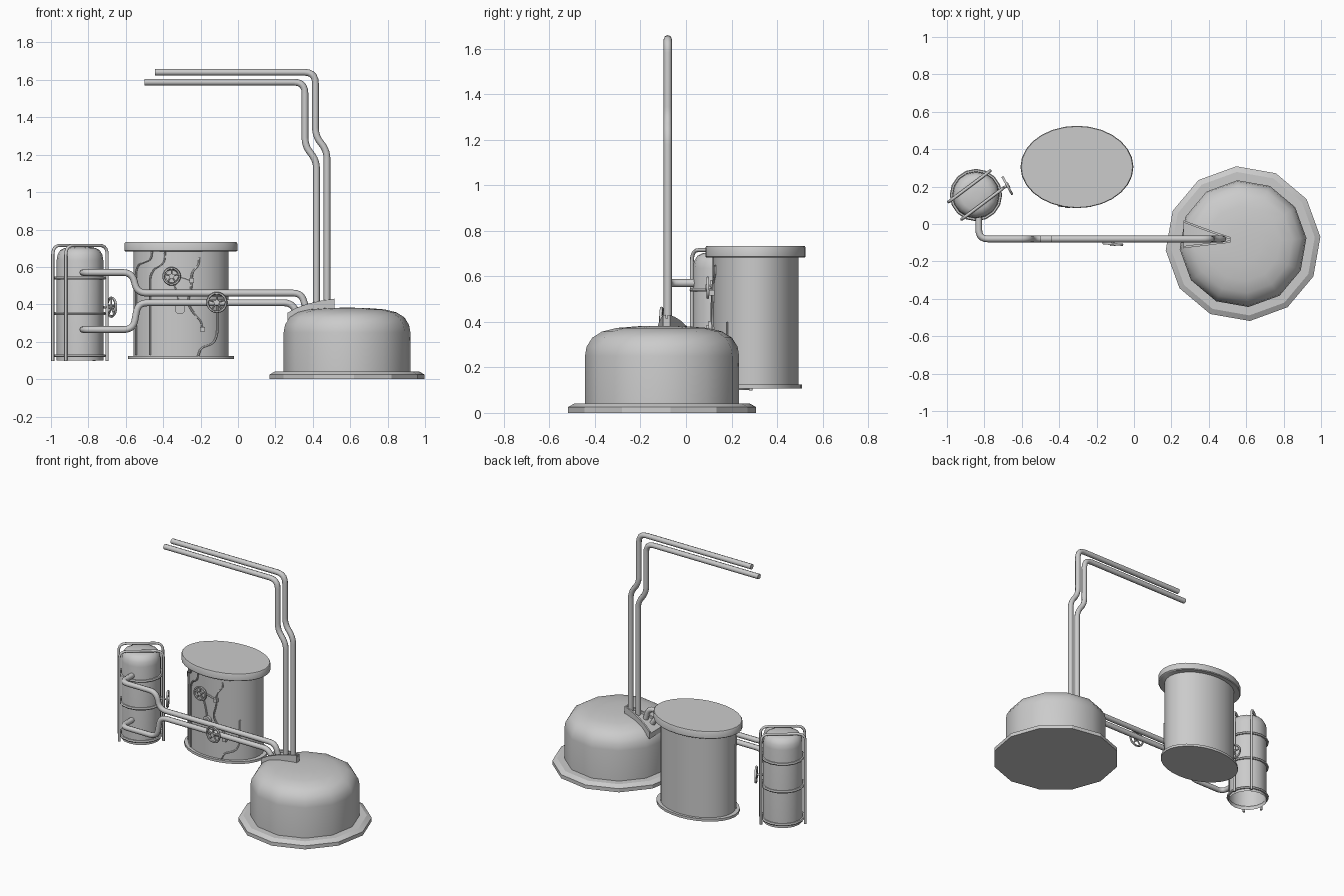
import bpy, bmesh, math
from mathutils import Vector

if "Cube" in bpy.data.objects:
    bpy.data.objects.remove(bpy.data.objects["Cube"])


def finish(ob, name, angle=40):
    ob.name = name
    bpy.ops.object.select_all(action='DESELECT')
    ob.select_set(True)
    bpy.context.view_layer.objects.active = ob
    if angle:
        bpy.ops.object.shade_smooth_by_angle(angle=math.radians(angle))
    return ob


def mesh_object(bm, name, angle=40):
    bmesh.ops.recalc_face_normals(bm, faces=bm.faces)
    me = bpy.data.meshes.new(name)
    bm.to_mesh(me)
    bm.free()
    ob = bpy.data.objects.new(name, me)
    bpy.context.collection.objects.link(ob)
    return finish(ob, name, angle)


def lathe(name, profile, sides, centre, scale=(1, 1), turn=0, angle=40, bottom=True):
    """Revolve (radius, z) points, with optional elliptical scale."""
    bm = bmesh.new()
    rings = []
    for r, z in profile:
        rings.append([bm.verts.new((
            centre[0] + r * scale[0] * math.cos(turn + math.tau * i / sides),
            centre[1] + r * scale[1] * math.sin(turn + math.tau * i / sides), z))
            for i in range(sides)])
    for a, b in zip(rings, rings[1:]):
        for i in range(sides):
            j = (i + 1) % sides
            bm.faces.new((a[i], a[j], b[j], b[i]))
    if bottom:
        bm.faces.new(rings[0][::-1])
    bm.faces.new(rings[-1])
    return mesh_object(bm, name, angle)


def pipe(name, points, radius, bend=0.05, res=2):
    """Tube along a polyline with rounded corners."""
    pts = [Vector(p) for p in points]
    path = [pts[0]]
    for a, b, c in zip(pts, pts[1:], pts[2:]):
        d = min(bend, (a - b).length * 0.48, (c - b).length * 0.48)
        s, e = b + (a - b).normalized() * d, b + (c - b).normalized() * d
        for k in range(6):
            t = k / 5
            path.append(s * (1 - t) ** 2 + b * 2 * t * (1 - t) + e * t * t)
    path.append(pts[-1])
    cu = bpy.data.curves.new(name, 'CURVE')
    cu.dimensions = '3D'
    cu.bevel_depth, cu.bevel_resolution, cu.use_fill_caps = radius, res, True
    sp = cu.splines.new('POLY')
    sp.points.add(len(path) - 1)
    for q, p in zip(sp.points, path):
        q.co = (*p, 1)
    ob = bpy.data.objects.new(name, cu)
    bpy.context.collection.objects.link(ob)
    finish(ob, name, 0)
    bpy.ops.object.convert(target='MESH')
    return finish(bpy.context.object, name, 50)


def wheel(name, centre, direction, radius, tube, stem):
    """Hand wheel with rim, spokes, hub and a stem running back to its pipe."""
    c, d = Vector(centre), Vector(direction).normalized()
    rot = d.to_track_quat('Z', 'Y')
    bpy.ops.mesh.primitive_torus_add(major_radius=radius, minor_radius=tube, major_segments=20,
                                     minor_segments=6, location=c, rotation=rot.to_euler())
    finish(bpy.context.object, name + "_rim", 60)
    for i in range(5):
        a = math.tau * i / 5 + 0.3
        pipe(f"{name}_spoke_{i}", [c, c + rot @ Vector((math.cos(a), math.sin(a), 0)) * radius],
             tube * 0.75, res=1)
    pipe(name + "_hub", [c + d * tube * 1.5, c - d * tube], radius * 0.3)
    pipe(name + "_stem", [c, c - d * stem], tube)


# domed base with bevelled twelve-sided flange
BASE, TURN = (0.583, -0.105), math.radians(5)
lathe("base_flange", [(0.415, 0), (0.415, 0.025), (0.385, 0.042)], 12, BASE, turn=TURN, angle=20)
lathe("base_dome", [(0.34, 0.03), (0.34, 0.25), (0.333, 0.29), (0.308, 0.33), (0.265, 0.357),
                    (0.2, 0.373), (0.1, 0.381), (0.02, 0.382)], 12, BASE, turn=TURN)

# elliptical drum with lid and foot
DRUM = (-0.305, 0.305)
RX, RY = 0.255, 0.188
lathe("drum_body", [(1, 0.12), (1, 0.69)], 28, DRUM, (RX, RY))
lathe("drum_lid", [(0.98, 0.682), (1, 0.687), (1, 0.725), (0.985, 0.732)], 28, DRUM, (0.302, 0.22))
lathe("drum_foot", [(1, 0.108), (1, 0.125)], 28, DRUM, (0.283, 0.205))


def on_drum(x, z, out=0.004):
    u = max(-0.999, min(0.999, (x - DRUM[0]) / RX))
    return (x, DRUM[1] - RY * math.sqrt(1 - u * u) - out, z)


# thin cables on the drum front
cables = [
    [(-0.46, 0.69), (-0.465, 0.64), (-0.53, 0.615), (-0.545, 0.58), (-0.545, 0.13)],
    [(-0.39, 0.69), (-0.395, 0.62), (-0.45, 0.59), (-0.47, 0.55), (-0.47, 0.13)],
    [(-0.206, 0.65), (-0.208, 0.61), (-0.248, 0.57), (-0.248, 0.49), (-0.27, 0.41),
     (-0.243, 0.36), (-0.195, 0.31), (-0.19, 0.27)],
    [(-0.36, 0.55), (-0.30, 0.545), (-0.248, 0.525)],
    [(-0.36, 0.55), (-0.33, 0.47), (-0.31, 0.375)],
    [(-0.11, 0.40), (-0.11, 0.24), (-0.13, 0.19), (-0.20, 0.165), (-0.215, 0.12)],
]
for i, c in enumerate(cables):
    pipe(f"drum_cable_{i}", [on_drum(x, z) for x, z in c], 0.006, bend=0.03, res=1)
for i, (x, z) in enumerate([(-0.248, 0.527), (-0.19, 0.267)]):
    bpy.ops.mesh.primitive_cube_add(size=0.025, location=on_drum(x, z, 0.008))
    finish(bpy.context.object, f"cable_clamp_{i}", 0)

# gauges and wheels on the drum
wheel("drum_wheel", on_drum(-0.355, 0.55, 0.025), (0, -1, 0), 0.043, 0.007, 0.03)
pipe("gauge_body", [on_drum(-0.355, 0.55, -0.01), on_drum(-0.355, 0.55, 0.012)], 0.034, res=4)
pipe("small_gauge", [on_drum(-0.31, 0.375, -0.01), on_drum(-0.31, 0.375, 0.018)], 0.028, res=4)
pipe("small_gauge_knob", [on_drum(-0.31, 0.375, 0), on_drum(-0.31, 0.375, 0.026)], 0.012)

# gas tank, open underneath, with bands
TANK = Vector((-0.845, 0.155, 0))
lathe("tank_body", [(0.125, 0.1), (0.125, 0.635), (0.12, 0.665), (0.105, 0.69), (0.08, 0.702),
                    (0.02, 0.706)], 16, TANK, bottom=False)
for i, z in enumerate((0.125, 0.35, 0.54)):
    bpy.ops.mesh.primitive_torus_add(major_radius=0.131, minor_radius=0.009, major_segments=16,
                                     minor_segments=6, location=TANK + Vector((0, 0, z)))
    finish(bpy.context.object, f"tank_band_{i}", 50)

# two hoop bars caging the tank
ALONG, ACROSS = Vector((0.8, 0.6, 0)), Vector((-0.6, 0.8, 0))
for i, s in enumerate((-1, 1)):
    a = TANK + ACROSS * 0.058 * s - ALONG * 0.138
    b = TANK + ACROSS * 0.058 * s + ALONG * 0.138
    pipe(f"tank_hoop_{i}", [(a.x, a.y, 0.098), (a.x, a.y, 0.715), (b.x, b.y, 0.715),
                            (b.x, b.y, 0.098)], 0.0085)
wheel("tank_wheel", (-0.677, 0.205, 0.385), (0.87, 0.48, 0), 0.05, 0.007, 0.08)

# feed pipes from tank to base
Y, R = -0.08, 0.018
pipe("feed_pipe_upper", [(-0.83, 0.06, 0.57), (-0.83, Y, 0.57), (-0.565, Y, 0.57),
                         (-0.54, Y, 0.46), (0.34, Y, 0.46), (0.365, Y, 0.37)], R)
pipe("feed_pipe_lower", [(-0.83, 0.06, 0.265), (-0.83, Y, 0.265), (-0.56, Y, 0.265),
                         (-0.535, Y, 0.408), (0.285, Y, 0.408), (0.325, Y, 0.34)], R)
wheel("feed_wheel", (-0.113, -0.107, 0.41), (-0.08, -1, 0), 0.05, 0.007, 0.03)

# tall stack pipes, one offset behind the other
for i, (dx, dz, end) in enumerate(((0, 0, -0.50), (0.056, 0.053, -0.445))):
    pipe(f"stack_pipe_{i}", [(0.42 + dx, Y, 0.36), (0.42 + dx, Y, 1.17 + dz),
                             (0.358 + dx, Y, 1.245 + dz), (0.358 + dx, Y, 1.588 + dz),
                             (end, Y, 1.588 + dz)], R, bend=0.06)

# wedge-shaped pipe seat on the dome: a curved floor and two side rails
LINE = [(0.265, 0.02, -0.13, 0.355), (0.31, 0.003, -0.124, 0.381), (0.38, -0.023, -0.116, 0.405),
        (0.45, -0.048, -0.107, 0.421), (0.515, -0.07, -0.1, 0.43)]


def seat_strip(name, sections):
    """Bridge four-point sections given as (x, y0, y1, z_low, z_high)."""
    bm = bmesh.new()
    rows = [[bm.verts.new(p) for p in ((x, y0, lo), (x, y1, lo), (x, y1, hi), (x, y0, hi))]
            for x, y0, y1, lo, hi in sections]
    for a, b in zip(rows, rows[1:]):
        for k in range(4):
            bm.faces.new((a[k], a[(k + 1) % 4], b[(k + 1) % 4], b[k]))
    bm.faces.new(rows[0])
    bm.faces.new(rows[-1])
    mesh_object(bm, name, 30)


seat_strip("seat_floor", [(x, p, q, z - 0.05, z - 0.015) for x, p, q, z in LINE])
seat_strip("seat_rail_back", [(x, p, p - 0.012, z - 0.05, z) for x, p, q, z in LINE])
seat_strip("seat_rail_front", [(x, q + 0.012, q, z - 0.05, z) for x, p, q, z in LINE])
